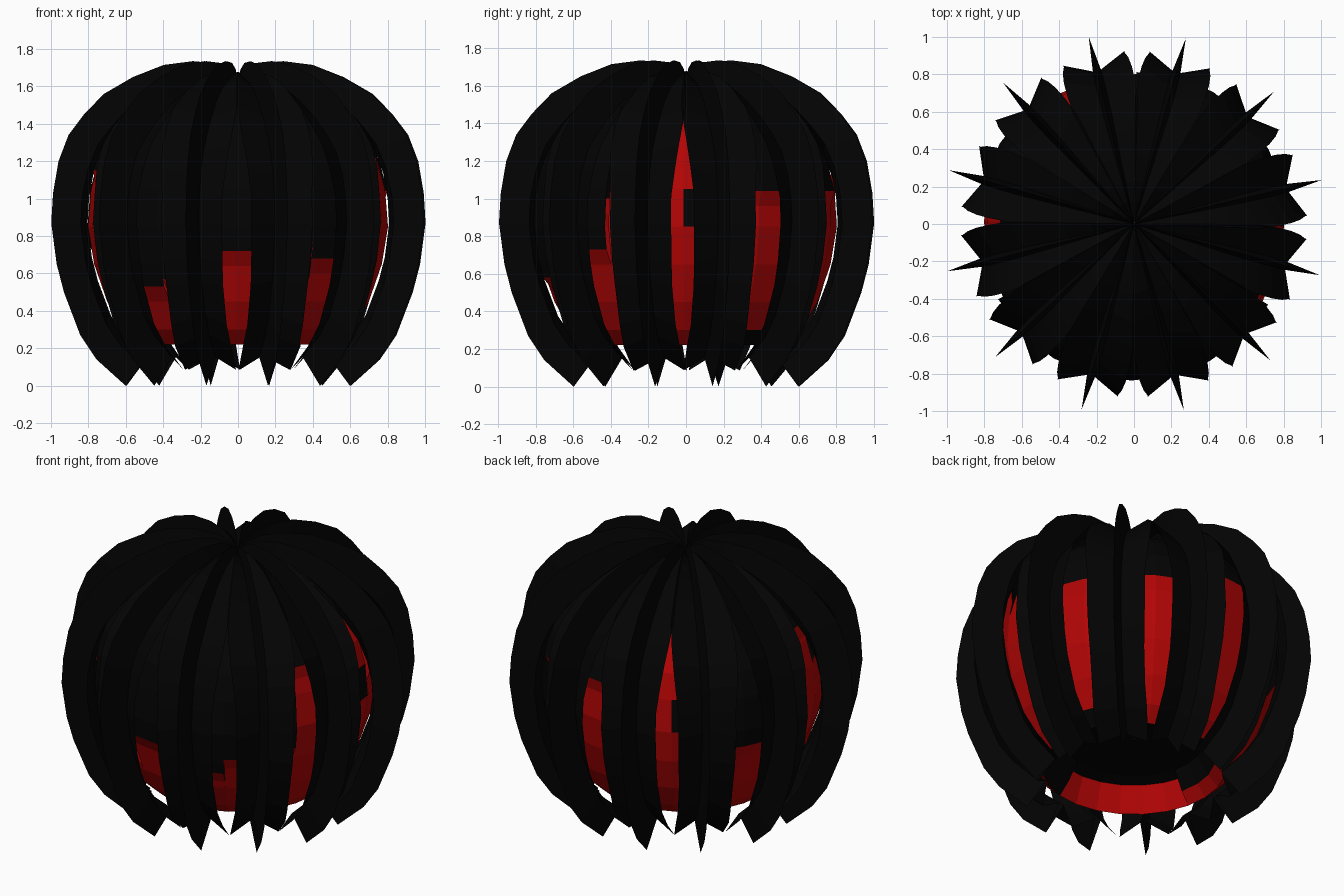
import bpy, bmesh, math
from mathutils import Vector

old = bpy.data.objects.get("Cube")
if old:
    bpy.data.objects.remove(old)


def material(name, rgb):
    m = bpy.data.materials.new(name)
    m.use_nodes = True
    m.diffuse_color = (*rgb, 1)
    m.node_tree.nodes["Principled BSDF"].inputs["Base Color"].default_value = (*rgb, 1)
    return m


black = material("black", (0.001, 0.001, 0.001))
red = material("red", (0.45, 0.0015, 0.0015))


def polar(deg, r, z):
    a = math.radians(deg)
    return Vector((r * math.cos(a), r * math.sin(a), z))


def make_object(name, bm, mats):
    mesh = bpy.data.meshes.new(name)
    bm.to_mesh(mesh)
    bm.free()
    for m in mats:
        mesh.materials.append(m)
    obj = bpy.data.objects.new(name, mesh)
    bpy.context.collection.objects.link(obj)
    return obj


# Keel profile of a petal, from crown to tip: radius, height
KEEL = [(0.001, 1.63), (0.05, 1.69), (0.13, 1.725), (0.25, 1.735), (0.41, 1.715),
        (0.58, 1.65), (0.74, 1.56), (0.85, 1.45), (0.935, 1.34), (0.99, 1.2),
        (1.02, 1.03), (1.03, 0.87), (1.0, 0.65), (0.96, 0.5), (0.87, 0.27),
        (0.78, 0.14), (0.62, 0.0)]
MID = 0.85

# Cross-section of a petal: angle from keel, scale towards the middle
SECTION = [(-10.5, 0.9), (-1.5, 0.82), (0, 1), (1.5, 0.82), (10.5, 0.9)]
ANGLES = [13.2, 43.4, 74.4, 103.6, 132.8, 163.8, 194.2, 223.8, 254.2, 285, 315, 344.6]
LOW_SPREAD = {14: 1.08, 15: 1.22, 16: 1.4}


def spread(i):
    """Petals meet at the crown and again at their tips."""
    return LOW_SPREAD.get(i, 1 + 0.45 * min(1, max(0, (10 - i) / 4)))


def petal(bm, angle):
    rows = []
    for i, (r, z) in enumerate(KEEL):
        crown = max(0, 1 - i / 6) * 0.7
        row = []
        for off, k in SECTION:
            k += (1 - k) * crown
            row.append(bm.verts.new(polar(angle + off * spread(i), r * k, MID + (z - MID) * k)))
        rows.append(row)
    for a, b in zip(rows, rows[1:]):
        for j in range(len(SECTION) - 1):
            bm.faces.new((a[j], b[j], b[j + 1], a[j + 1]))


# Ring of keeled petals
bm = bmesh.new()
for angle in ANGLES:
    petal(bm, angle)
make_object("petals", bm, [black])


# Inner core: black shell with recessed red panels
CORE = [(r * 0.815, MID + (z - MID) * 0.8) for r, z in KEEL[3:]]
LOW = 0.22


def core_radius(z):
    for (r0, z0), (r1, z1) in zip(CORE, CORE[1:]):
        if z1 <= z <= z0:
            return r0 + (r1 - r0) * (z0 - z) / (z0 - z1)
    return CORE[-1][0]


# Top of the red panel on the two halves of each gap between petals
PANEL_TOPS = [(1.46, 1.46), (1.04, 1.04), (1.04, 1.04), (1.1, 1.15),
              (1.46, 1.46), (0.74, 0.74), (1.3, 1.3), (1.15, 1.0),
              (0.53, 0.57), (0.72, 0.72), (0.58, 0.68), (0.73, 1.22)]
LEVELS = [1.5, 1.45, 1.35, 1.2, 1.05, 0.85, 0.65, 0.45, 0.3, LOW]
RECESS, LEDGE = 0.035, 0.08


def strip(bm, a0, points, rule):
    rows = [(bm.verts.new(polar(a0, r, z)), bm.verts.new(polar(a0 + 15, r, z)))
            for r, z in points]
    for i in range(len(rows) - 1):
        (p, q), (s, t) = rows[i], rows[i + 1]
        f = bm.faces.new((p, s, t, q))
        f.material_index = rule((points[i][1] + points[i + 1][1]) / 2)


bm = bmesh.new()
for n, tops in enumerate(PANEL_TOPS):
    for half, top in enumerate(tops):
        a0 = 30 * n - 16 + 15 * half
        patched = half == 1 and n in (0, 4)
        bottom = 0.3 if n == 1 else LOW
        outer = [(core_radius(z), z) for z in LEVELS if z > top + 0.01]
        outer.append((core_radius(top), top))
        floor = top - LEDGE
        inner = [(core_radius(floor) - RECESS, floor)]
        inner += [(core_radius(z) - RECESS, z) for z in LEVELS if z < floor - 0.01]

        def rule(z):
            if z > top or z < bottom or (patched and 0.85 < z < 1.05):
                return 0
            return 1

        strip(bm, a0, outer + inner, rule)
        # hollow underside, its inner wall red along one side
        rim = (inner[-1][0], LOW)
        step = (0.47, 0.38) if 7 <= n <= 9 else (0.47, 0.29)
        strip(bm, a0, [rim, step], lambda z: int(4 <= n <= 9))
        strip(bm, a0, [step, (0.4, 0.4), (0.01, 0.42)], lambda z: 0)
        # black cap under the crown
        strip(bm, a0, [(0.01, 1.56), (0.2, 1.545), (core_radius(1.5), 1.5)], lambda z: 0)
bmesh.ops.remove_doubles(bm, verts=bm.verts, dist=0.0005)
make_object("core", bm, [black, red])
